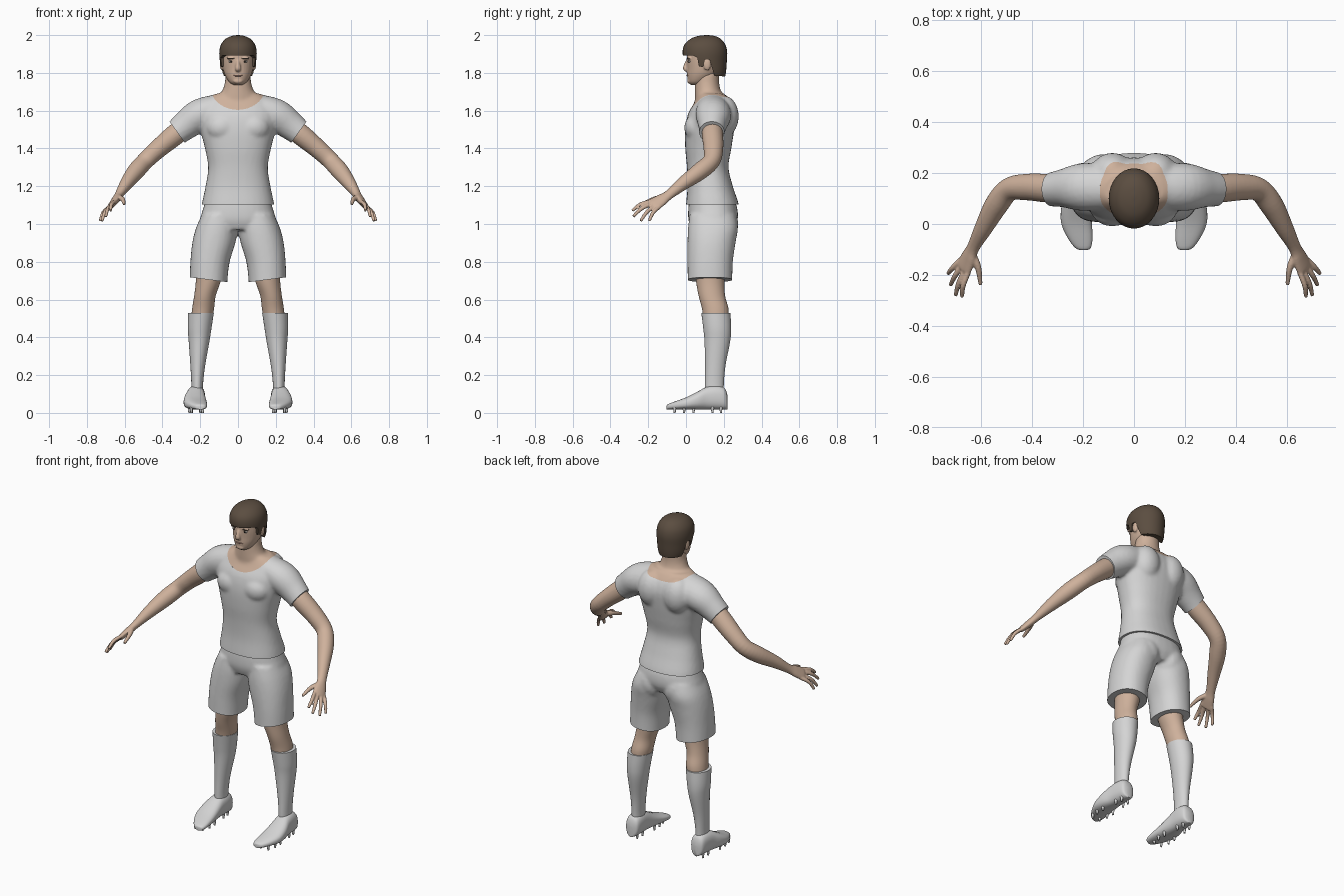
import bpy, bmesh, math
from mathutils import Vector, Matrix

if "Cube" in bpy.data.objects:
    bpy.data.objects.remove(bpy.data.objects["Cube"])


def material(name, rgb):
    m = bpy.data.materials.new(name)
    m.use_nodes = True
    m.diffuse_color = (*rgb, 1)
    m.node_tree.nodes["Principled BSDF"].inputs["Base Color"].default_value = (*rgb, 1)
    return m


CLOTH = material("pale grey cloth", (0.66, 0.66, 0.66))
SKIN = material("skin", (0.62, 0.44, 0.33))
HAIR = material("brown hair", (0.105, 0.075, 0.052))
LIP = material("lips", (0.42, 0.25, 0.2))
WHITE = material("eye white", (0.6, 0.57, 0.53))
DARK = material("dark iris", (0.03, 0.025, 0.02))


def spline(rows, n=5):
    """Catmull-Rom resampling of rows of numbers."""
    out = []
    for i in range(len(rows) - 1):
        a, b, c, d = (rows[max(i - 1, 0)], rows[i], rows[i + 1], rows[min(i + 2, len(rows) - 1)])
        for k in range(n):
            t = k / n
            out.append([q + t * (r - p) / 2 + t * t * (p - 2.5 * q + 2 * r - s / 2)
                        + t ** 3 * (s - p + 3 * (q - r)) / 2 for p, q, r, s in zip(a, b, c, d)])
    return out + [list(rows[-1])]


def loft(bm, rings, s=1, e=2.0, n=32):
    """Skin over superellipse rings given as centre, side axis, other axis."""
    loops = []
    for c, u, v in rings:
        loop = []
        for k in range(n):
            a = 2 * math.pi * k / n
            p, q = math.cos(a), math.sin(a)
            co = c + u * math.copysign(abs(p) ** (2 / e), p) + v * math.copysign(abs(q) ** (2 / e), q)
            loop.append(bm.verts.new((co.x * s, co.y, co.z)))
        loops.append(loop)
    faces = [bm.faces.new(loops[0]), bm.faces.new(loops[-1][::-1])]
    for a, b in zip(loops, loops[1:]):
        faces += [bm.faces.new((a[k], b[k], b[(k + 1) % n], a[(k + 1) % n])) for k in range(n)]
    bmesh.ops.recalc_face_normals(bm, faces=faces)


def stack(bm, rows, s=1, e=2.0):
    """Level rings from rows of z, x, y, half width, half depth."""
    loft(bm, [(Vector((x, y, z)), Vector((w, 0, 0)), Vector((0, d, 0)))
              for z, x, y, w, d in spline(rows)], s, e)


PALM_SIDE = Vector((0.45, 0.77, -0.45))


def tube(bm, rows, s=1, n=20, ref=PALM_SIDE):
    """Tube along a path from rows of x, y, z, half width, half thickness."""
    pts = spline(rows)
    rings = []
    for i, p in enumerate(pts):
        t = (Vector(pts[min(i + 1, len(pts) - 1)][:3]) - Vector(pts[max(i - 1, 0)][:3])).normalized()
        u = (ref - t * ref.dot(t)).normalized()
        rings.append((Vector(p[:3]), u * p[3], t.cross(u) * p[4]))
    loft(bm, rings, s, n=n)


def ball(bm, c, r, s=1):
    m = Matrix.Translation((c[0] * s, c[1], c[2])) @ Matrix.Diagonal((*r, 1))
    bmesh.ops.create_uvsphere(bm, u_segments=20, v_segments=12, radius=1, matrix=m)


def shade(ob):
    ob.data.shade_smooth()
    ob.data.set_sharp_from_angle(angle=math.radians(45))


def bake(ob):
    """Turn the modifiers of an object into plain mesh."""
    mesh = bpy.data.meshes.new_from_object(ob.evaluated_get(bpy.context.evaluated_depsgraph_get()))
    ob.modifiers.clear()
    ob.data = mesh
    shade(ob)


def finish(name, bm, mat, voxel=0, smooth=0):
    mesh = bpy.data.meshes.new(name)
    bm.to_mesh(mesh)
    bm.free()
    mesh.materials.append(mat)
    ob = bpy.data.objects.new(name, mesh)
    bpy.context.collection.objects.link(ob)
    if voxel:
        r = ob.modifiers.new("fuse", "REMESH")
        r.mode, r.voxel_size = "VOXEL", voxel
        r = ob.modifiers.new("soften", "SMOOTH")
        r.factor, r.iterations = 0.5, smooth
        bpy.context.view_layer.update()
        bake(ob)
    shade(ob)
    return ob


def trim(ob, co, no, keep_away=lambda c: True):
    """Cut off what lies beyond a plane, among the chosen faces."""
    bm = bmesh.new()
    bm.from_mesh(ob.data)
    faces = [f for f in bm.faces if keep_away(f.calc_center_median())]
    geom = faces + list({e for f in faces for e in f.edges}) + list({v for f in faces for v in f.verts})
    bmesh.ops.bisect_plane(bm, geom=geom, plane_co=co, plane_no=no, clear_outer=True)
    bmesh.ops.holes_fill(bm, edges=[e for e in bm.edges if e.is_boundary], sides=0)
    bm.to_mesh(ob.data)
    bm.free()
    shade(ob)


def prism(name, front, back):
    """Closed solid between two matching outlines."""
    bm = bmesh.new()
    a, b = [[bm.verts.new(p) for p in loop] for loop in (front, back)]
    bm.faces.new(a)
    bm.faces.new(b[::-1])
    for k in range(len(a)):
        j = (k + 1) % len(a)
        bm.faces.new((a[k], b[k], b[j], a[j]))
    bmesh.ops.recalc_face_normals(bm, faces=bm.faces)
    ob = finish(name, bm, SKIN)
    ob.hide_render = True
    return ob


def boolean(ob, cutter, op):
    m = ob.modifiers.new("cut", "BOOLEAN")
    m.operation, m.object, m.solver = op, cutter, "EXACT"
    bpy.context.view_layer.update()
    bake(ob)


# Shirt and neck, fused, then split along the neckline
bm = bmesh.new()
stack(bm, [(1.03, 0, .14, .195, .142), (1.1, 0, .14, .192, .14), (1.2, 0, .128, .172, .12),
           (1.3, 0, .115, .158, .11), (1.4, 0, .118, .175, .122), (1.5, 0, .125, .2, .13),
           (1.58, 0, .135, .21, .125), (1.64, 0, .142, .19, .1), (1.69, 0, .135, .12, .07)], e=2.3)
stack(bm, [(1.6, 0, .13, .12, .08), (1.66, 0, .125, .11, .078), (1.71, 0, .115, .082, .068),
           (1.75, 0, .112, .07, .064), (1.8, 0, .115, .066, .062)])
for s in (1, -1):
    tube(bm, [(.08, .145, 1.61, .09, .08), (.2, .145, 1.575, .095, .088), (.28, .14, 1.52, .075, .077),
              (.335, .135, 1.475, .066, .068), (.38, .135, 1.44, .066, .068)], s)
    ball(bm, (.085, .06, 1.51), (.085, .07, .075), s)
    ball(bm, (.085, .2, 1.57), (.085, .08, .11), s)
shirt = finish("shirt", bm, CLOTH, 0.01, 5)
trim(shirt, (0, 0, 1.103), (0, 0, -1))
for s in (1, -1):
    trim(shirt, (.32 * s, .14, 1.483), (.81 * s, 0, -.58), lambda c: c.x * s > .24)
neck = shirt.copy()
neck.data = shirt.data.copy()
neck.name = "neck"
neck.data.materials[0] = SKIN
bpy.context.collection.objects.link(neck)
arc = [(.14 * math.cos(math.pi * k / 24), math.sin(math.pi * k / 24)) for k in range(25)]
outline = [[(x, y, base - depth * h) for x, h in arc] + [(-.14, y, 2), (.14, y, 2)]
           for y, base, depth in ((-.2, 1.68, .12), (.4, 1.73, .05))]
cutter = prism("neckline_cutter", *outline)
boolean(neck, cutter, "INTERSECT")
boolean(shirt, cutter, "DIFFERENCE")
bpy.data.objects.remove(cutter)

# Shorts
bm = bmesh.new()
stack(bm, [(1.15, 0, .135, .165, .115), (1.08, 0, .142, .185, .13), (1.02, 0, .143, .2, .13),
           (.97, 0, .14, .17, .11)], e=2.3)
for s in (1, -1):
    stack(bm, [(1.05, .1, .14, .09, .12), (.98, .112, .143, .11, .132), (.9, .128, .135, .114, .127),
               (.8, .148, .128, .104, .12), (.7, .156, .127, .1, .118), (.64, .156, .127, .1, .118)], s, 2.2)
    ball(bm, (.085, .19, 1.0), (.085, .088, .1), s)
shorts = finish("shorts", bm, CLOTH, 0.01, 4)
for s in (1, -1):
    trim(shorts, (.155 * s, .13, .705), (.13 * s, 0, -1), lambda c: c.x * s > 0 and c.z < .8)

# Arms with hands
for s, side in ((1, "left"), (-1, "right")):
    bm = bmesh.new()
    tube(bm, [(.25, .14, 1.54, .05, .05), (.33, .14, 1.475, .056, .056), (.42, .145, 1.4, .052, .05),
              (.49, .135, 1.335, .046, .046), (.54, .075, 1.28, .046, .046),
              (.59, -.015, 1.215, .036, .035), (.63, -.09, 1.155, .027, .022),
              (.648, -.13, 1.128, .036, .02), (.667, -.17, 1.103, .041, .016),
              (.67, -.178, 1.098, .034, .012)], s, 28)
    for k, tip in enumerate(((.675, -.285, 1.07), (.7, -.28, 1.04), (.72, -.24, 1.016), (.73, -.195, 1.016))):
        root = Vector((.65, -.188, 1.12)) + PALM_SIDE * (.021 * k)
        tip = Vector(tip)
        mid = root.lerp(tip, .5) + Vector((.008, -.006, .008))
        tube(bm, [(*root, .011, .011), (*mid, .0105, .0105), (*tip, .008, .008)], s, 12)
    tube(bm, [(.637, -.115, 1.142, .016, .016), (.612, -.17, 1.132, .013, .013),
              (.602, -.238, 1.105, .008, .008)], s, 12)
    finish(side + "_arm", bm, SKIN, 0.0045, 2)

# Legs, socks, shoes
for s, side in ((1, "left"), (-1, "right")):
    bm = bmesh.new()
    stack(bm, [(.8, .148, .125, .075, .08), (.7, .157, .128, .066, .075), (.62, .175, .137, .057, .07),
               (.55, .185, .155, .058, .07), (.48, .195, .16, .055, .065)], s)
    finish(side + "_knee", bm, SKIN)
    bm = bmesh.new()
    stack(bm, [(.53, .196, .158, .068, .077), (.45, .203, .165, .063, .074), (.38, .206, .166, .055, .068),
               (.25, .213, .155, .039, .054), (.15, .216, .15, .031, .05), (.08, .216, .15, .032, .05)], s)
    finish(side + "_sock", bm, CLOTH)
    bm = bmesh.new()
    shoe = [(-.102, .198, .014, .04), (-.094, .2, .03, .047), (-.06, .21, .047, .06), (0, .225, .06, .082),
            (.06, .228, .058, .112), (.11, .224, .05, .138), (.16, .221, .047, .145),
            (.2, .22, .042, .135), (.215, .22, .032, .11), (.221, .22, .012, .08)]
    loft(bm, [(Vector((x, y, (top + .018) / 2)), Vector((w, 0, 0)), Vector((0, 0, (top - .018) / 2)))
              for y, x, w, top in spline(shoe, 3)], s, 2.5)
    for y, half in ((-.06, .025), (-.01, .036), (.04, .036), (.14, .026), (.185, .022)):
        for x in (.222 - half, .222 + half):
            bmesh.ops.create_cone(bm, cap_ends=True, segments=10, radius1=.005, radius2=.009, depth=.03,
                                  matrix=Matrix.Translation((x * s, y, .015)))
    finish(side + "_shoe", bm, CLOTH)

# Head
bm = bmesh.new()
stack(bm, [(1.737, 0, .055, .025, .03), (1.752, 0, .064, .047, .052), (1.785, 0, .084, .068, .078),
           (1.82, 0, .096, .079, .09), (1.87, 0, .104, .085, .1), (1.92, 0, .108, .084, .1),
           (1.96, 0, .108, .062, .078), (1.98, 0, .108, .03, .04)])
tube(bm, [(0, .014, 1.87, .009, .01), (0, .002, 1.845, .011, .012), (0, -.002, 1.823, .016, .014),
          (0, .008, 1.814, .014, .01)], n=14, ref=Vector((1, 0, 0)))
ball(bm, (0, .018, 1.757), (.026, .012, .014))
for s in (1, -1):
    ball(bm, (.086, .112, 1.845), (.01, .02, .032), s)
    ball(bm, (.034, .017, 1.878), (.028, .012, .007), s)
finish("head", bm, SKIN, 0.0045, 3)

# Face details
for part, mat, x, y, z, r in (("eyebrow", HAIR, .036, .012, 1.877, (.021, .009, .0035)),
                              ("eye", WHITE, .036, .02, 1.86, (.015, .009, .006)),
                              ("iris", DARK, .036, .0145, 1.86, (.006, .006, .0055))):
    bm = bmesh.new()
    for s in (1, -1):
        ball(bm, (x, y, z), r, s)
    finish(part + "s", bm, mat)
bm = bmesh.new()
ball(bm, (0, .012, 1.786), (.025, .009, .0055))
finish("lips", bm, LIP)

# Hair cap with the face and nape cut away
bm = bmesh.new()
stack(bm, [(1.75, 0, .13, .062, .07), (1.8, 0, .118, .085, .093), (1.86, 0, .104, .096, .112),
           (1.91, 0, .1, .099, .118), (1.95, 0, .1, .09, .108), (1.98, 0, .104, .066, .08),
           (1.995, 0, .108, .035, .045), (2.0, 0, .11, .006, .008)])
hair = finish("hair", bm, HAIR)
edge = [(-.2, 1.886), (.035, 1.893), (.06, 1.88), (.068, 1.835), (.09, 1.83), (.1, 1.87), (.125, 1.87),
        (.14, 1.82), (.15, 1.785), (.3, 1.775), (.3, 1.6), (-.2, 1.6)]
cutter = prism("hairline_cutter", *[[(x, y, z) for y, z in edge] for x in (-.2, .2)])
boolean(hair, cutter, "DIFFERENCE")
bpy.data.objects.remove(cutter)
